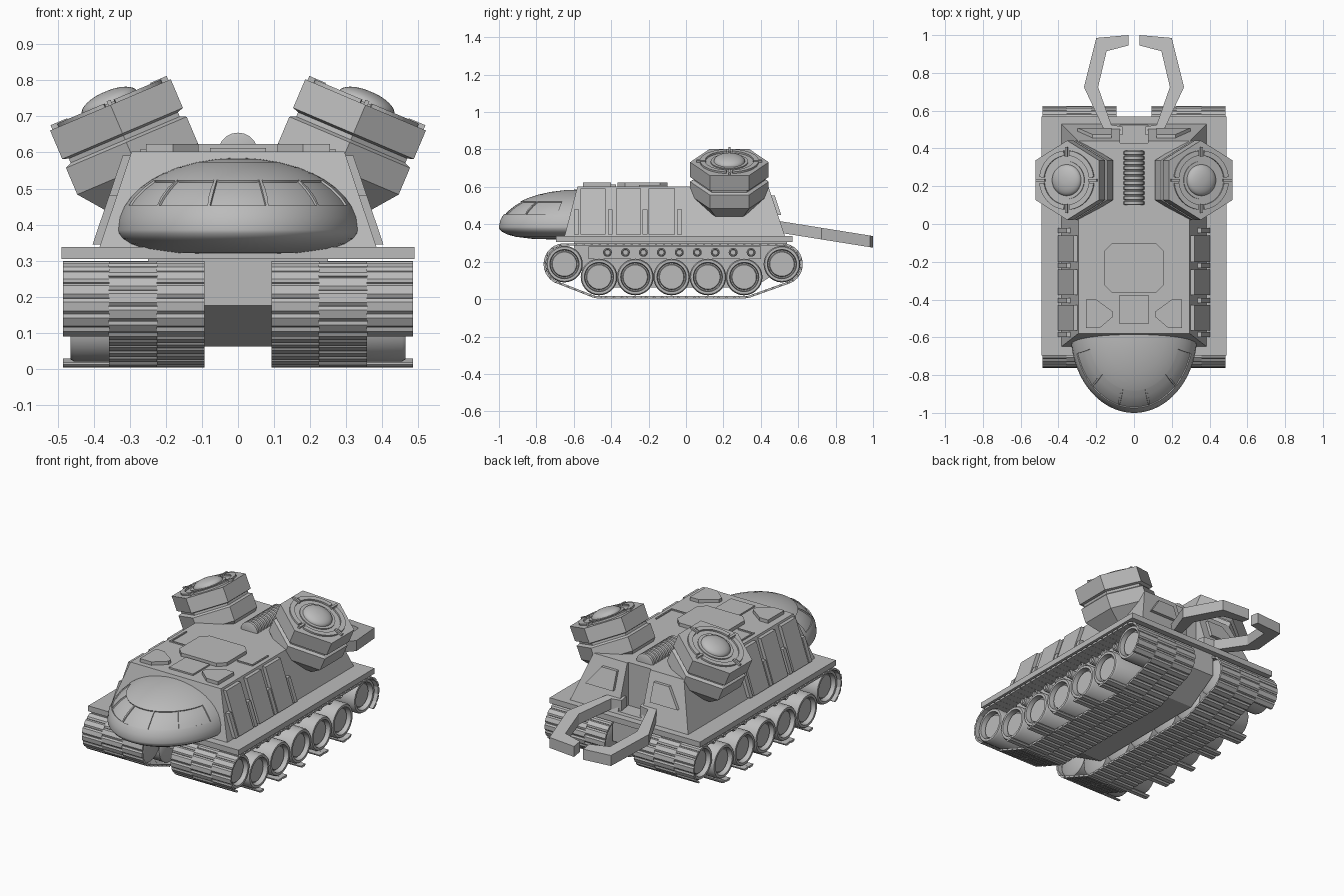
import bpy, bmesh
from math import sin, cos, pi, radians
from mathutils import Vector, Matrix

old = bpy.data.objects.get("Cube")
if old:
    bpy.data.objects.remove(old)

GREY = (0.5, 0.5, 0.5, 1)
mat = bpy.data.materials.new("plain grey")
mat.use_nodes = True
mat.diffuse_color = GREY
mat.node_tree.nodes["Principled BSDF"].inputs["Base Color"].default_value = GREY


def finish(name, bm, mirror=False, smooth=False):
    bmesh.ops.recalc_face_normals(bm, faces=bm.faces)
    me = bpy.data.meshes.new(name)
    bm.to_mesh(me)
    bm.free()
    me.materials.append(mat)
    ob = bpy.data.objects.new(name, me)
    bpy.context.collection.objects.link(ob)
    if smooth:
        bpy.ops.object.select_all(action='DESELECT')
        ob.select_set(True)
        bpy.context.view_layer.objects.active = ob
        bpy.ops.object.shade_smooth_by_angle(angle=radians(35))
    if mirror:
        ob.modifiers.new("mirror", 'MIRROR').use_axis[0] = True
    return ob


# placement rules: profile (a, b) and depth c to a point
XY = lambda a, b, c: Vector((a, b, c))
YZ = lambda a, b, c: Vector((c, a, b))
XZ = lambda a, b, c: Vector((a, c, b))


def loft(bm, rings):
    """Skin a list of equal-length point rings and cap both ends."""
    vs = [[bm.verts.new(p) for p in r] for r in rings]
    n = len(vs[0])
    for lo, hi in zip(vs, vs[1:]):
        for i in range(n):
            j = (i + 1) % n
            bm.faces.new((lo[i], lo[j], hi[j], hi[i]))
    bm.faces.new(vs[0])
    bm.faces.new(vs[-1])


def prism(bm, pts, lo, hi, place=XY):
    loft(bm, [[place(a, b, c) for a, b in pts] for c in (lo, hi)])


def rect(a0, a1, b0, b1):
    return [(a0, b0), (a1, b0), (a1, b1), (a0, b1)]


def circle(r, n, ca=0, cb=0, start=0):
    return [(ca + r * cos(start + 2 * pi * i / n), cb + r * sin(start + 2 * pi * i / n))
            for i in range(n)]


def lathe(bm, profile, n, y, z):
    """Turn (radius, x) pairs about an axis along x."""
    loft(bm, [[YZ(a, b, x) for a, b in circle(r, n, y, z)] for r, x in profile])


# deck plate and belly
bm = bmesh.new()
prism(bm, rect(-.49, .49, -.695, .57), .305, .337)
finish("deck", bm)
bm = bmesh.new()
prism(bm, [(-.6, .305), (-.6, .175), (-.4, .062), (.36, .062), (.54, .175), (.54, .305)], -.1, .1, YZ)
prism(bm, rect(-.25, .25, -.6, .54), .293, .305)
finish("belly", bm)

# sloped upper hull with a slot in the back
bm = bmesh.new()
loft(bm, [[XY(a, b, z) for a, b in rect(-w, w, f, r)]
          for w, f, r, z in ((.385, -.65, .53, .335), (.295, -.58, .44, .603))])
hull = finish("upper_hull", bm)
bm = bmesh.new()
prism(bm, rect(-.075, .075, .43, .7), .35, .7)
cutter = finish("slot_cutter", bm)
cutter.hide_render = True
cut = hull.modifiers.new("slot", 'BOOLEAN')
cut.object, cut.operation = cutter, 'DIFFERENCE'
bpy.context.view_layer.objects.active = hull
bpy.ops.object.modifier_apply(modifier="slot")
bpy.data.objects.remove(cutter)

# sloped side panels and short ribs
bm = bmesh.new()
slope = lambda z: .385 - (z - .335) * .34
def side_plate(y0, y1, top):
    pts = [(slope(z) + d, z) for z, d in ((.345, -.01), (.345, .022), (top, .022), (top, -.01))]
    prism(bm, pts, y0, y1, XZ)
for y0, y1 in ((-.565, -.43), (-.375, -.24), (-.2, -.06)):
    side_plate(y0, y1, .592)
for y in (-.585, -.405, -.22, -.035):
    side_plate(y - .013, y + .013, .48)
finish("side_panels", bm, mirror=True)

# raised panels on the sloped back
bm = bmesh.new()
back = lambda z: .53 - (z - .335) * .336
shape = [(.12, .45), (.3, .45), (.22, .555), (.12, .555)]
loft(bm, [[Vector((x, back(z) + d, z)) for x, z in shape] for d in (-.01, .018)])
finish("back_panels", bm, mirror=True)

# roof plates
bm = bmesh.new()
c = .04
prism(bm, [(-.155, -.365 + c), (-.155 + c, -.365), (.155 - c, -.365), (.155, -.365 + c),
           (.155, -.1 - c), (.155 - c, -.1), (-.155 + c, -.1), (-.155, -.1 - c)], .6, .623)
prism(bm, rect(-.078, .078, -.53, -.375), .6, .612)
finish("roof_plates", bm)
bm = bmesh.new()
prism(bm, [(.11, -.49), (.18, -.55), (.255, -.55), (.255, -.4), (.2, -.4), (.11, -.465)], .6, .623)
prism(bm, rect(.262, .27, -.25, -.1), .6, .61)
prism(bm, rect(.17, .262, -.25, -.242), .6, .61)
finish("roof_corner_plates", bm, mirror=True)

# ribbed roof pipe
bm = bmesh.new()
rings = []
for i in range(11):
    y = .1 + i * .0265
    for r, dy in ((.046, 0), (.055, .004), (.055, .02), (.046, .024)):
        rings.append([XZ(a, b, y + dy) for a, b in circle(r, 20, 0, .6)])
loft(bm, rings)
finish("roof_pipe", bm, smooth=True)

# canopy: half dome with inset windows
bm = bmesh.new()
N = 48
lats = [-90, -70, -50, -35, -20, -8, 0, 10, 19, 27, 36, 44.4, 52, 60, 70, 80, 88]
grid = []
for t in lats:
    t = radians(t)
    up = t >= 0
    r = cos(t) if up else max(cos(t), 0) ** .55
    z = .385 + (.2 if up else .068) * sin(t)
    grid.append([bm.verts.new((.335 * r * cos(pi * i / N), -.58 - .42 * r * sin(pi * i / N), z))
                 for i in range(N + 1)])
cells = {}
for k in range(len(grid) - 1):
    for i in range(N):
        a, b = grid[k], grid[k + 1]
        cells[k, i] = bm.faces.new((a[i], b[i], b[i + 1], a[i + 1]))
bm.faces.new(grid[-1])
bmesh.ops.recalc_face_normals(bm, faces=bm.faces)
if cells[8, 24].normal.y > 0:
    bmesh.ops.reverse_faces(bm, faces=bm.faces)
for start in range(4, 44, 8):
    pane = [cells[k, i] for k in (8, 9, 10) for i in range(start, start + 8)]
    bmesh.ops.inset_region(bm, faces=pane, thickness=.005, depth=0)
    bmesh.ops.inset_region(bm, faces=pane, thickness=.001, depth=-.006)
bmesh.ops.remove_doubles(bm, verts=bm.verts, dist=.0001)
finish("canopy", bm, smooth=True)

# tilted hexagonal pods
tilt = Matrix.Translation((.354, .232, .732)) @ Matrix.Rotation(radians(23), 4, 'Y')
bm = bmesh.new()
hexagon = lambda r, h: [XY(a, b, h) for a, b in circle(r, 6, start=pi / 6)]
loft(bm, [hexagon(r, h) for r, h in ((.15, -.26), (.21, -.193), (.21, -.113), (.19, -.105),
                                     (.19, -.092), (.21, -.086), (.21, 0))])
bm.transform(tilt)
finish("pod_body", bm, mirror=True)
bm = bmesh.new()
for q in range(4):
    angles = [q * pi / 2 + radians(6 + 78 * i / 10) for i in range(11)]
    arc = [(r * cos(a), r * sin(a)) for r, seq in ((.157, angles), (.13, angles[::-1])) for a in seq]
    prism(bm, arc, -.01, .01)
    n = len(bm.verts)
    prism(bm, rect(.125, .175, -.006, .006), -.01, .013)
    bm.verts.ensure_lookup_table()
    bmesh.ops.rotate(bm, verts=bm.verts[n:], matrix=Matrix.Rotation(q * pi / 2, 3, 'Z'))
bm.transform(tilt)
finish("pod_ring", bm, mirror=True)
bm = bmesh.new()
loft(bm, [[XY(a, b, h) for a, b in circle(r, 32)] for r, h in
          [(.1, -.01), (.1, .006), (.085, .006)] +
          [(.083 * cos(t * pi / 16), .006 + .034 * sin(t * pi / 16)) for t in range(8)]])
bm.transform(tilt)
finish("pod_lens", bm, mirror=True, smooth=True)

# rear grabber arms, sloping down towards the tips
arm = [(.06, .47), (.155, .49), (.265, .725), (.2, .985), (.03, 1), (.03, .945), (.145, .915),
       (.19, .725), (.12, .525), (.06, .515)]
bm = bmesh.new()
loft(bm, [[Vector((x, y, .417 - .16 * (y - .5) - d)) for x, y in arm] for d in (.062, 0)])
finish("grabber_arm", bm, mirror=True)

# wheels: dished road wheels, larger end wheels, small return rollers
road = [-.465 + .194 * i for i in range(5)]
ends = [(-.65, .187), (.513, .187)]
bm = bmesh.new()
for y, z, r in [(y, .118, .098) for y in road] + [(y, z, .098) for y, z in ends]:
    lathe(bm, [(r * k, x) for k, x in ((.85, .11), (1, .12), (1, .455), (.94, .465), (.8, .465),
                                       (.76, .435), (.7, .435), (.66, .445), (.15, .445))], 28, y, z)
for i in range(9):
    lathe(bm, [(.024, .2), (.024, .425), (.019, .43), (.016, .43), (.014, .42)], 14, -.42 + i * .096, .25)
finish("wheels", bm, mirror=True, smooth=True)
bm = bmesh.new()
prism(bm, rect(-.52, .4, .215, .282), .1, .39, YZ)
finish("roller_rail", bm, mirror=True)

# track path: belt stretched around the outer wheels
hoops = [(y, z, .103) for y, z in ends] + [(road[0], .118, .106), (road[-1], .118, .106)]
path = []
for i in range(360):
    d = Vector((cos(i * pi / 180), sin(i * pi / 180)))
    y, z, r = max(hoops, key=lambda h: d.dot(h[:2]) + h[2])
    path.append(Vector((y, z)) + d * r)
steps = [(q - p).length for p, q in zip(path, path[1:] + path[:1])]
total = sum(steps)


def along(s):
    s %= total
    for i, length in enumerate(steps):
        if s <= length:
            p, q = path[i], path[(i + 1) % len(path)]
            return p + (q - p) * (s / length), (q - p).normalized()
        s -= length
    return path[0], (path[1] - path[0]).normalized()


# track links in three staggered columns
LINKS = 70
half = total / LINKS * .49
bm = bmesh.new()
for col, (x0, x1) in enumerate(((.093, .225), (.225, .358), (.358, .485))):
    for i in range(LINKS):
        p, t = along((i + (col == 1) * .5) * total / LINKS)
        near = min(abs(p.x - y) for y in road)
        if col == 2 and p.y < .1 and near > .035:
            continue
        out = Vector((t.y, -t.x))
        pad = [(-half, -.004), (half, -.004), (half, .001), (half * .6, .008), (-half * .6, .008), (-half, .001)]
        prism(bm, [tuple(p + t * a + out * b) for a, b in pad], x0, x1, YZ)
finish("track_links", bm, mirror=True)
